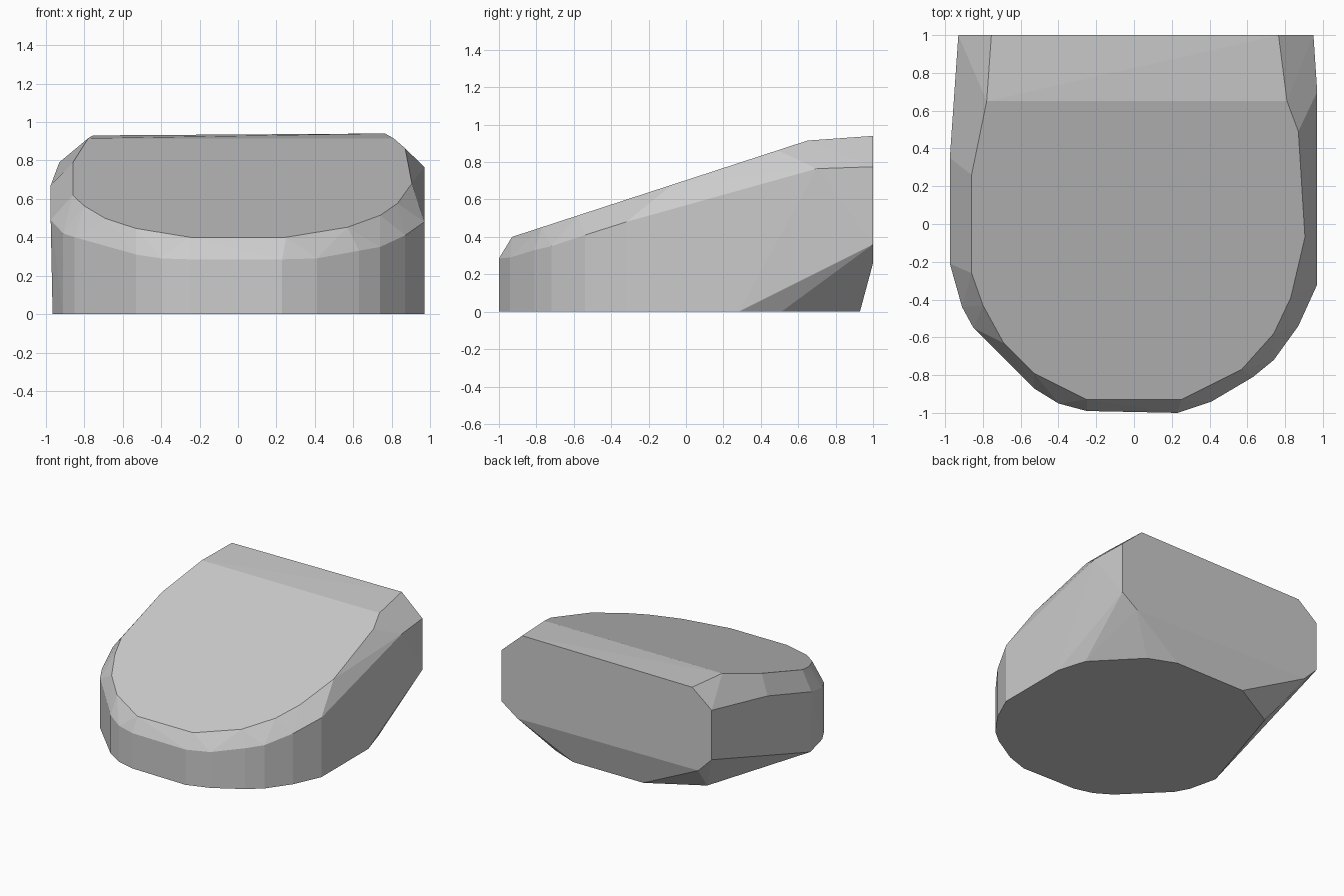
import bpy, bmesh
from math import radians

# Outline of the sloping top face (x, y); height follows the slope
top = [(-0.25, -0.93), (0.25, -0.93), (0.57, -0.77), (0.74, -0.58), (0.83, -0.39),
       (0.905, -0.07), (0.87, 0.49), (0.81, 0.65), (-0.78, 0.65), (-0.86, 0.26),
       (-0.86, -0.26), (-0.80, -0.43), (-0.69, -0.63), (-0.53, -0.79)]

# Shoulder below the top bevel, round the front (x, y, z); walls drop straight from it
shoulder = [(-0.975, -0.21, 0.49), (-0.91, -0.44, 0.42), (-0.85, -0.55, 0.40),
            (-0.53, -0.87, 0.31), (-0.40, -0.95, 0.29), (-0.25, -0.99, 0.285),
            (0.23, -1.0, 0.285), (0.41, -0.94, 0.29), (0.63, -0.81, 0.33),
            (0.74, -0.72, 0.35), (0.87, -0.54, 0.41), (0.97, -0.32, 0.48)]

# Rear shoulder and the back face
rear = [(-0.975, 0.35, 0.67), (0.97, 0.70, 0.765),
        (-0.93, 1.0, 0.79), (-0.755, 1.0, 0.93), (0.765, 1.0, 0.94), (0.95, 1.0, 0.775),
        (0.95, 1.0, 0.36), (0.81, 1.0, 0.26), (-0.81, 1.0, 0.27), (-0.93, 1.0, 0.39)]

# Rear part of the flat base
base = [(0.97, 0.28), (0.90, 0.51), (0.58, 0.84), (0.36, 0.93), (-0.27, 0.93), (-0.68, 0.70)]

points = [(x, y, 0.40 + 0.326 * (y + 0.93)) for x, y in top]
points += shoulder + rear
points += [(max(x, -0.965), y, 0) for x, y, z in shoulder]
points += [(x, y, 0) for x, y in base]

# Faceted solid wrapped round the outlines
bm = bmesh.new()
for p in points:
    bm.verts.new(p)
bmesh.ops.convex_hull(bm, input=bm.verts[:])
loose = [v for v in bm.verts if not v.link_faces]
bmesh.ops.delete(bm, geom=loose, context='VERTS')
bmesh.ops.dissolve_limit(bm, angle_limit=radians(1), verts=bm.verts[:], edges=bm.edges[:])
bmesh.ops.recalc_face_normals(bm, faces=bm.faces[:])
mesh = bpy.data.meshes.new("wedge_body")
bm.to_mesh(mesh)
bm.free()
bpy.context.collection.objects.link(bpy.data.objects.new("wedge_body", mesh))
